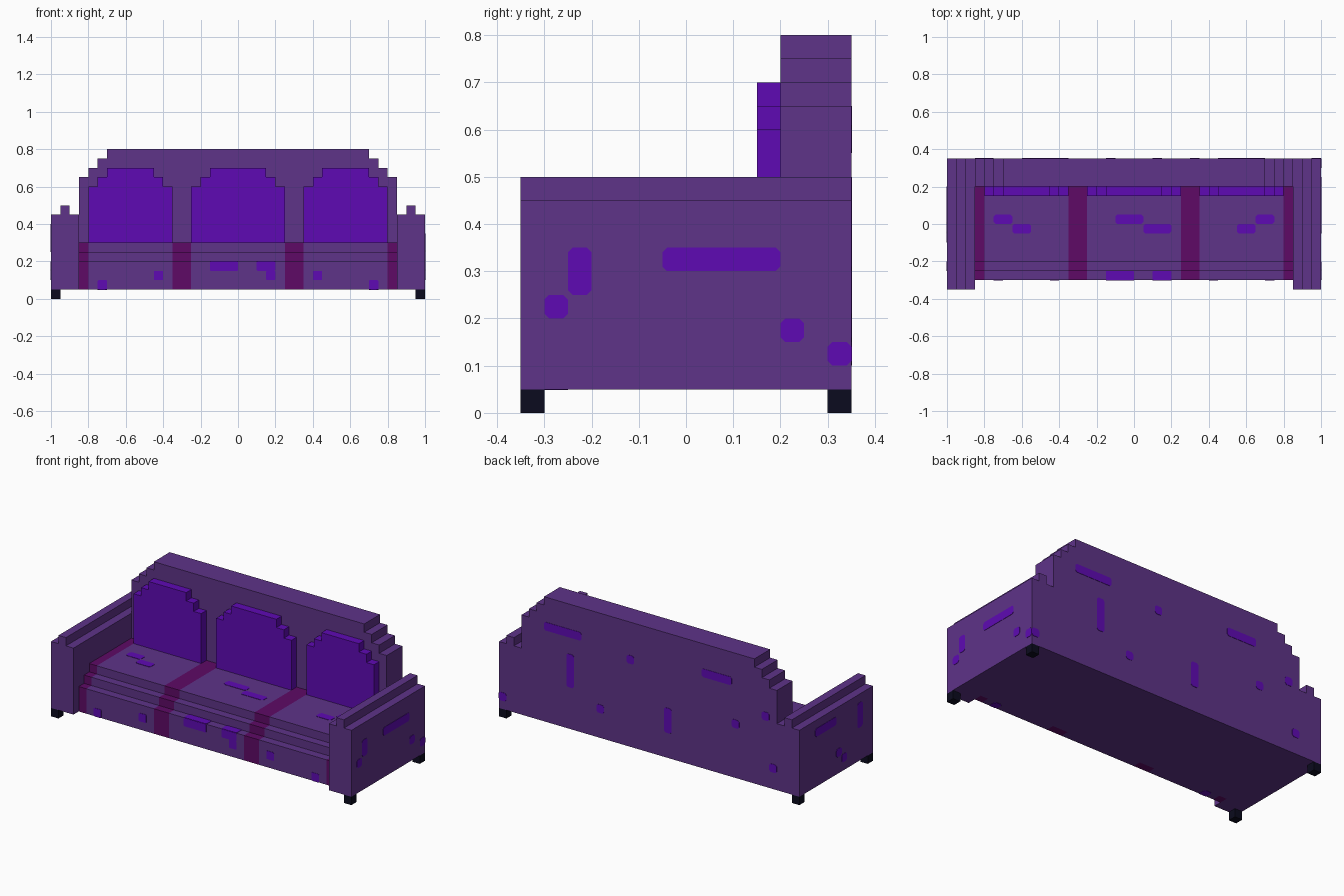
import bpy, bmesh
from mathutils import Vector

cube = bpy.data.objects.get("Cube")
if cube:
    bpy.data.objects.remove(cube, do_unlink=True)


def material(name, rgb):
    m = bpy.data.materials.new(name)
    m.use_nodes = True
    m.diffuse_color = (*rgb, 1)
    m.node_tree.nodes["Principled BSDF"].inputs["Base Color"].default_value = (*rgb, 1)
    return m


FABRIC = material("dusty purple", (0.112, 0.033, 0.246))
ACCENT = material("bright violet", (0.114, 0.003, 0.456))
STRIPE = material("dark magenta", (0.112, 0.003, 0.133))
DARK = material("near black", (0.0033, 0.0033, 0.013))


def finish(name, bm, *mats):
    bmesh.ops.recalc_face_normals(bm, faces=bm.faces)
    me = bpy.data.meshes.new(name)
    bm.to_mesh(me)
    bm.free()
    for m in mats:
        me.materials.append(m)
    ob = bpy.data.objects.new(name, me)
    bpy.context.collection.objects.link(ob)
    return ob


def prism(bm, pts, axis, cuts):
    """Extrude a 2D outline along an axis, with a ring of vertices at every cut."""
    def place(p, d):
        c = list(p)
        c.insert(axis, d)
        return bm.verts.new(Vector(c))
    rings = [[place(p, d) for p in pts] for d in cuts]
    n = len(pts)
    for a, b in zip(rings, rings[1:]):
        for i in range(n):
            j = (i + 1) % n
            bm.faces.new((a[i], a[j], b[j], b[i]))
    bm.faces.new(rings[0])
    bm.faces.new(rings[-1])


def solid(name, pts, axis, a, b, mat):
    bm = bmesh.new()
    prism(bm, pts, axis, (a, b))
    return finish(name, bm, mat)


def stepped(cx, half, low, shoulder, steps, s=0.05):
    """Symmetric outline whose top corners climb in square steps."""
    right = [(half, low)]
    for i in range(steps):
        z = shoulder + i * s
        right += [(half - i * s, z), (half - (i + 1) * s, z)]
    right.append((half - steps * s, shoulder + steps * s))
    return [(cx + x, z) for x, z in right] + [(cx - x, z) for x, z in reversed(right)]


def rect(a0, a1, b0, b1):
    return [(a0, b0), (a1, b0), (a1, b1), (a0, b1)]


# Backrest and cushions
solid("backrest", stepped(0, 0.85, 0.05, 0.65, 3), 1, 0.2, 0.35, FABRIC)
for name, cx, half in (("right", -0.575, 0.225), ("middle", 0, 0.25), ("left", 0.575, 0.225)):
    solid(name + "_cushion", stepped(cx, half, 0.3, 0.6, 2), 1, 0.15, 0.2, ACCENT)

# Arms with a raised ridge, and corner feet
ARM = [(0.85, 0.05), (1, 0.05), (1, 0.45), (0.95, 0.45),
       (0.95, 0.5), (0.9, 0.5), (0.9, 0.45), (0.85, 0.45)]
for side, s in (("left", 1), ("right", -1)):
    solid(side + "_arm", [(s * x, z) for x, z in ARM], 1, -0.35, 0.35, FABRIC)
    for end, y in (("front", -0.35), ("back", 0.3)):
        solid(f"{side}_{end}_foot", rect(s * 0.95, s * 1.0, y, y + 0.05), 2, 0, 0.05, DARK)

# Stepped seat with stripes running over the front edge
bm = bmesh.new()
SEAT = [(-0.3, 0.05), (-0.3, 0.2), (-0.25, 0.2), (-0.25, 0.25), (-0.2, 0.25),
        (-0.2, 0.3), (0.2, 0.3), (0.2, 0.05), (-0.25, 0.05)]
prism(bm, SEAT, 0, (-0.85, -0.8, -0.35, -0.25, 0.25, 0.35, 0.8, 0.85))
for f in bm.faces:
    c = f.calc_center_median()
    striped = 0.25 < abs(c.x) < 0.35 or abs(c.x) > 0.8
    underside = c.z < 0.06 and c.y > -0.25
    f.material_index = int(striped and not underside)
finish("seat", bm, FABRIC, STRIPE)


# Thin accent patches
def patches(name, axis, pos, spots, clip=0.01, t=0.002):
    bm = bmesh.new()
    for a0, a1, b0, b1 in spots:
        k = clip
        pts = rect(a0, a1, b0, b1) if not k else [
            (a0 + k, b0), (a1 - k, b0), (a1, b0 + k), (a1, b1 - k),
            (a1 - k, b1), (a0 + k, b1), (a0, b1 - k), (a0, b0 + k)]
        prism(bm, pts, axis, (pos - t, pos + t))
    finish(name, bm, ACCENT)


patches("seat_top_patches", 2, 0.3, [
    (-0.75, -0.65, 0, 0.05), (-0.65, -0.55, -0.05, 0), (-0.1, 0.05, 0, 0.05),
    (0.05, 0.2, -0.05, 0), (0.65, 0.75, 0, 0.05), (0.55, 0.65, -0.05, 0)])
patches("seat_front_patches", 1, -0.3, [
    (-0.75, -0.7, 0.05, 0.1), (-0.45, -0.4, 0.1, 0.15), (-0.15, 0, 0.15, 0.2),
    (0.1, 0.2, 0.15, 0.2), (0.15, 0.2, 0.1, 0.15), (0.4, 0.45, 0.1, 0.15),
    (0.7, 0.75, 0.05, 0.1)], clip=0.004)
patches("seat_ledge_patches", 2, 0.2, [(-0.15, 0, -0.3, -0.25), (0.1, 0.2, -0.3, -0.25)], clip=0.004)
patches("seat_underside_patches", 2, 0.05, [
    (-0.75, -0.7, -0.3, -0.25), (0.7, 0.75, -0.3, -0.25)])
patches("left_arm_patches", 0, 1.0, [
    (-0.05, 0.2, 0.3, 0.35), (-0.25, -0.2, 0.25, 0.35), (-0.3, -0.25, 0.2, 0.25),
    (0.2, 0.25, 0.15, 0.2), (0.3, 0.35, 0.1, 0.15)])
patches("right_arm_patches", 0, -1.0, [
    (0, 0.2, 0.35, 0.4), (-0.25, -0.2, 0.25, 0.4),
    (-0.05, 0, 0.15, 0.2), (-0.1, -0.05, 0.1, 0.15)])
patches("back_patches", 1, 0.35, [
    (0.95, 1, 0.1, 0.15), (0.45, 0.7, 0.6, 0.65), (0.5, 0.55, 0.3, 0.5),
    (0.3, 0.35, 0.2, 0.25), (0.1, 0.15, 0.55, 0.6), (-0.15, -0.1, 0.2, 0.35),
    (-0.55, -0.35, 0.6, 0.65), (-0.6, -0.55, 0.35, 0.4), (-0.8, -0.75, 0.45, 0.5),
    (-0.85, -0.8, 0.15, 0.2)])
